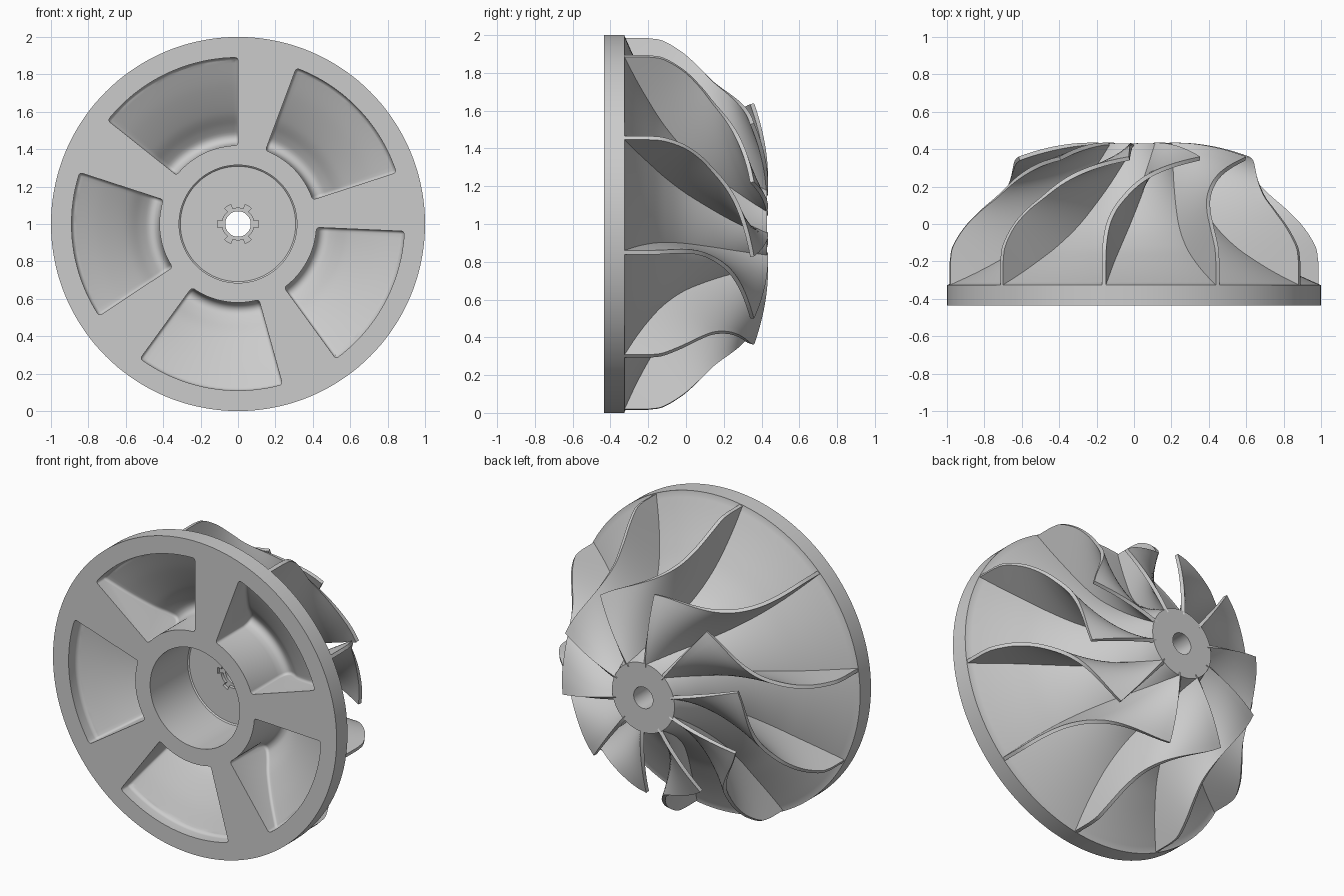
import bpy, bmesh, math
from mathutils import Vector

if "Cube" in bpy.data.objects:
    bpy.data.objects.remove(bpy.data.objects["Cube"])

GREY = bpy.data.materials.new("cast_grey")
GREY.use_nodes = True
GREY.diffuse_color = (0.6, 0.6, 0.6, 1)
GREY.node_tree.nodes["Principled BSDF"].inputs["Base Color"].default_value = (0.6, 0.6, 0.6, 1)


def polar(r, y, deg):
    """Point at radius r and angle deg around the wheel axis."""
    a = math.radians(deg)
    return Vector((r * math.cos(a), y, 1 + r * math.sin(a)))


def spline(pts, n):
    """Smooth curve through (r, y) points, sampled evenly along its length."""
    p = [Vector(q) for q in pts]
    p = [2 * p[0] - p[1]] + p + [2 * p[-1] - p[-2]]
    fine = []
    for a, b, c, d in zip(p, p[1:], p[2:], p[3:]):
        for k in range(20):
            t = k / 20
            fine.append(0.5 * (2 * b + (c - a) * t + (2 * a - 5 * b + 4 * c - d) * t ** 2
                               + (3 * b - a - 3 * c + d) * t ** 3))
    fine.append(p[-2])
    run = [0]
    for a, b in zip(fine, fine[1:]):
        run.append(run[-1] + (b - a).length)
    out, j = [], 0
    for i in range(n + 1):
        s = run[-1] * i / n
        while j < len(run) - 2 and run[j + 1] < s:
            j += 1
        out.append(fine[j].lerp(fine[j + 1], (s - run[j]) / (run[j + 1] - run[j])))
    return out


def finish(name, bm):
    bmesh.ops.recalc_face_normals(bm, faces=bm.faces)
    mesh = bpy.data.meshes.new(name)
    bm.to_mesh(mesh)
    bm.free()
    mesh.materials.append(GREY)
    ob = bpy.data.objects.new(name, mesh)
    bpy.context.collection.objects.link(ob)
    return ob


def select(ob):
    bpy.ops.object.select_all(action='DESELECT')
    ob.select_set(True)
    bpy.context.view_layer.objects.active = ob


def modify(ob, kind, **settings):
    select(ob)
    mod = ob.modifiers.new(kind.title(), kind)
    for key, value in settings.items():
        setattr(mod, key, value)
    bpy.ops.object.modifier_apply(modifier=mod.name)


def smooth(ob, deg=30):
    select(ob)
    bpy.ops.object.shade_smooth_by_angle(angle=math.radians(deg))


def revolve(bm, profile, start, end, steps):
    """Sweep a closed (r, y) profile around the axis, capping a partial turn."""
    full = end - start >= 360
    rings = [[bm.verts.new(polar(r, y, start + (end - start) * i / steps)) for r, y in profile]
             for i in range(steps if full else steps + 1)]
    for a, b in zip(rings, rings[1:] + rings[:1] if full else rings[1:]):
        for k in range(len(profile)):
            m = (k + 1) % len(profile)
            bm.faces.new((a[k], a[m], b[m], b[k]))
    if not full:
        bm.faces.new(rings[0])
        bm.faces.new(rings[-1][::-1])


# Wheel body: backplate, curved hub, stepped central recess and bore
HUB = [(0.995, -0.325), (0.87, -0.268), (0.74, -0.2), (0.6, -0.115), (0.46, 0.005),
       (0.33, 0.18), (0.25, 0.34), (0.22, 0.43)]
RECESS = -0.05
bm = bmesh.new()
body_profile = [(1, -0.435), (1, -0.325)] + [tuple(p) for p in spline(HUB, 32)]
body_profile += [(0.068, 0.43), (0.068, RECESS + 0.02), (0.11, RECESS + 0.02), (0.11, RECESS),
                 (0.308, RECESS), (0.315, RECESS - 0.007), (0.315, -0.435)]
revolve(bm, body_profile, 0, 360, 144)
body = finish("wheel_body", bm)

# Five pockets sunk into the front, with rounded corners and a filleted inner floor
FLOOR = [(0.89, -0.36), (0.74, -0.285), (0.6, -0.2), (0.52, -0.135), (0.47, -0.105),
         (0.435, -0.12), (0.42, -0.165)]
bm = bmesh.new()
for k in range(5):
    pocket = [(0.42, -0.6), (0.89, -0.6)] + [tuple(p) for p in spline(FLOOR, 36)]
    revolve(bm, pocket[:-1] + [(0.42, -0.165)], 18 + 72 * k, 69.5 + 72 * k, 20)
cutter = finish("pocket_cutter", bm)
cutter.hide_render = True
modify(cutter, 'BEVEL', width=0.022, segments=4, limit_method='ANGLE', angle_limit=math.radians(50))
modify(body, 'BOOLEAN', object=cutter, operation='DIFFERENCE', solver='EXACT')
bpy.data.objects.remove(cutter)
smooth(body)

# Teeth standing in the step around the bore
bm = bmesh.new()
for k in range(6):
    revolve(bm, [(0.085, RECESS), (0.112, RECESS), (0.112, RECESS + 0.03), (0.085, RECESS + 0.03)],
            60 * k + 10, 60 * k + 50, 6)
smooth(finish("bore_teeth", bm))

# Ten twisted blades, stretched between the hub curve and the outer tip curve
TIP = [(0.995, -0.2), (0.98, -0.12), (0.915, -0.015), (0.83, 0.075), (0.75, 0.15),
       (0.68, 0.24), (0.645, 0.3), (0.637, 0.35)]
ALONG, ACROSS = 60, 12
hub_line, tip_line = spline(HUB, ALONG), spline(TIP, ALONG)
for k in range(10):
    bm = bmesh.new()
    rows = []
    for i, (h, t) in enumerate(zip(hub_line, tip_line)):
        f = i / ALONG
        # The tip curls over sharply at the leading edge, the root more gently
        root_turn = 43 * f ** 3.5
        tip_turn = 25 * f ** 3.5 + 18 * f ** 14
        row = []
        for j in range(ACROSS + 1):
            s = -0.05 + 1.05 * j / ACROSS
            r, y = h.lerp(t, s)
            y += 0.07 * s * (1 - s) * f ** 8
            angle = 27.3 + 36 * k - root_turn - (tip_turn - root_turn) * s
            row.append(bm.verts.new(polar(r, min(y, 0.429), angle)))
        rows.append(row)
    for a, b in zip(rows, rows[1:]):
        for j in range(ACROSS):
            bm.faces.new((a[j], a[j + 1], b[j + 1], b[j]))
    blade = finish(f"blade_{k + 1}", bm)
    modify(blade, 'SOLIDIFY', thickness=0.022, offset=0, use_even_offset=True)
    smooth(blade, 40)
